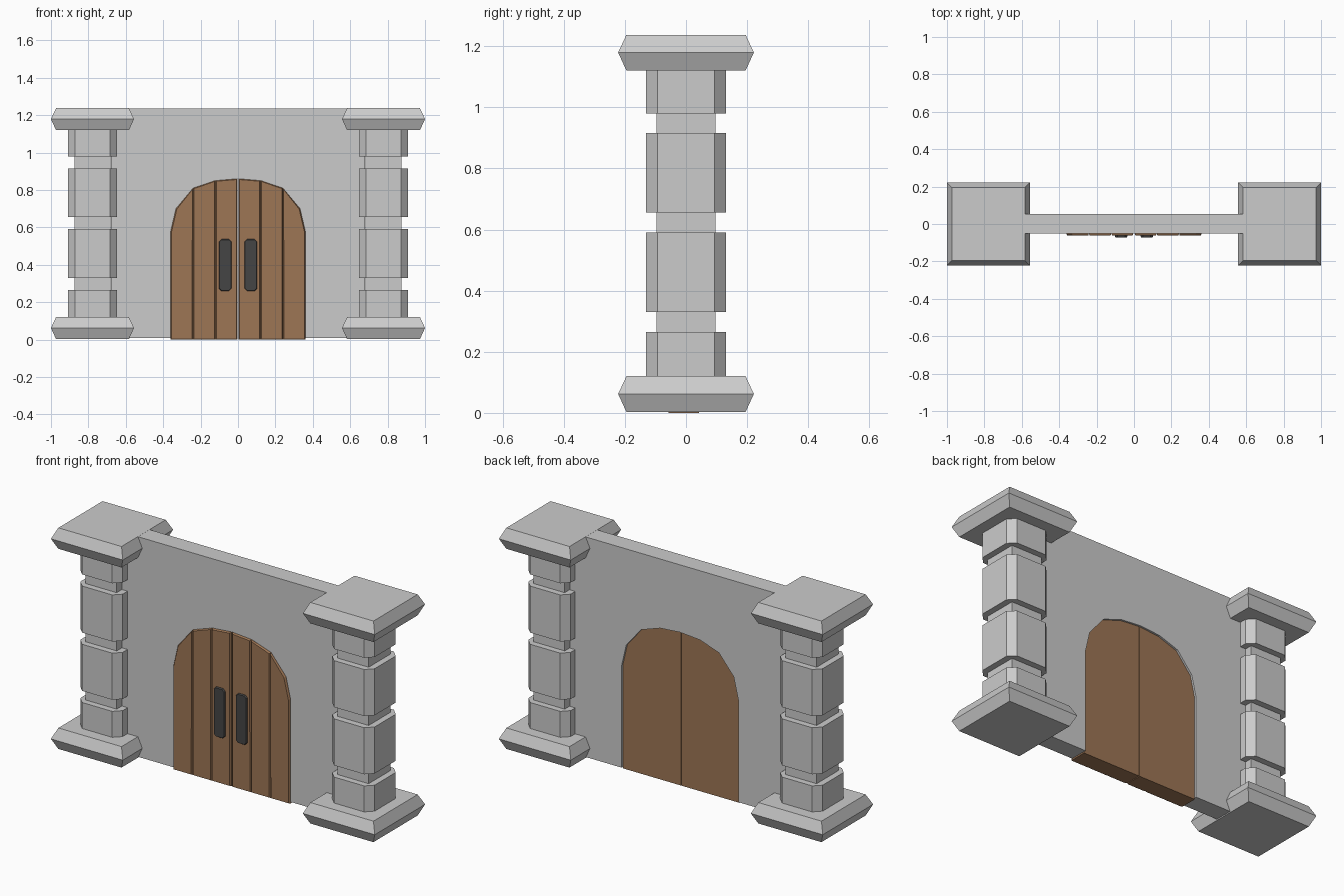
import bpy, bmesh

if "Cube" in bpy.data.objects:
    bpy.data.objects.remove(bpy.data.objects["Cube"])


def material(name, rgb):
    m = bpy.data.materials.new(name)
    m.diffuse_color = (*rgb, 1)
    m.use_nodes = True
    m.node_tree.nodes["Principled BSDF"].inputs["Base Color"].default_value = m.diffuse_color
    return m


WOOD = material("wood", (0.34, 0.18, 0.09))
IRON = material("iron", (0.06, 0.06, 0.06))


def finish(bm, name, mat=None):
    bmesh.ops.recalc_face_normals(bm, faces=bm.faces)
    me = bpy.data.meshes.new(name)
    bm.to_mesh(me)
    bm.free()
    ob = bpy.data.objects.new(name, me)
    bpy.context.collection.objects.link(ob)
    if mat:
        me.materials.append(mat)
    return ob


def prism(name, outline, y_front, y_back, mat=None, chamfer=0.0):
    """Extrude an xz outline along y, optionally chamfering the front rim."""
    bm = bmesh.new()
    front = bm.faces.new([bm.verts.new((x, y_front + chamfer, z)) for x, z in outline])
    ext = bmesh.ops.extrude_face_region(bm, geom=[front], use_keep_orig=True)
    for v in ext["geom"]:
        if isinstance(v, bmesh.types.BMVert):
            v.co.y = y_back
    bmesh.ops.recalc_face_normals(bm, faces=bm.faces)
    if chamfer:
        face = min(bm.faces, key=lambda f: f.calc_center_median().y)
        bmesh.ops.inset_individual(bm, faces=[face], thickness=chamfer * 0.7, depth=chamfer)
    return finish(bm, name, mat)


def stack(name, cx, levels):
    """Loft (half_width, corner_chamfer, z) sections into one solid."""
    bm = bmesh.new()
    rings = []
    for h, c, z in levels:
        pts = []
        for sx, sy in ((1, 1), (-1, 1), (-1, -1), (1, -1)):
            if c:
                pair = [(sx * h, sy * (h - c)), (sx * (h - c), sy * h)]
                pts += pair if sx * sy > 0 else pair[::-1]
            else:
                pts.append((sx * h, sy * h))
        rings.append([bm.verts.new((cx + x, y, z)) for x, y in pts])
    for a, b in zip(rings, rings[1:]):
        for i in range(len(a)):
            j = (i + 1) % len(a)
            bm.faces.new((a[i], a[j], b[j], b[i]))
    bm.faces.new(rings[0])
    bm.faces.new(rings[-1])
    return finish(bm, name)


# Half arch of the doorway, from the springing up to the crown
ARCH = [(0.36, 0.58), (0.332, 0.70), (0.24, 0.81), (0.123, 0.85), (0.0, 0.86)]


def arch_z(x):
    for (x1, z1), (x0, z0) in zip(ARCH, ARCH[1:]):
        if x0 <= x <= x1:
            return z0 + (z1 - z0) * (x - x0) / (x1 - x0)
    return ARCH[0][1]


def door_strip(x0, x1):
    """Vertical strip of the half door between x0 and x1, topped by the arch."""
    mid = [p for p in ARCH if x0 + 0.006 < p[0] < x1 - 0.006]
    return [(x0, 0), (x1, 0), (x1, arch_z(x1)), *mid, (x0, arch_z(x0))]


# Wall with arched opening
left_arch = [(-x, z) for x, z in ARCH]
prism("wall", [(-0.68, 0.008), (-0.36, 0.008), *left_arch, *ARCH[-2::-1],
               (0.36, 0.008), (0.68, 0.008), (0.68, 1.2365), (-0.68, 1.2365)], -0.05, 0.053)

for side, s in (("left", -1), ("right", 1)):
    # Pillar: base, neck, blocks and capital
    cx = s * 0.778
    for part, z in (("base", 0.003), ("capital", 1.12)):
        stack(f"{side}_pillar_{part}", cx,
              [(0.195, 0, z), (0.222, 0, z + 0.059), (0.195, 0, z + 0.117)])
    stack(f"{side}_pillar_neck", cx, [(0.096, 0, 0.10), (0.096, 0, 1.14)])
    for i, (z0, z1) in enumerate(((0.11, 0.265), (0.33, 0.59), (0.655, 0.915), (0.98, 1.13))):
        stack(f"{side}_pillar_block_{i + 1}", cx, [(0.131, 0.038, z0), (0.131, 0.038, z1)])

    # Door leaf with three chamfered planks
    def flip(pts):
        return [(s * x, z) for x, z in pts]

    prism(f"{side}_door_leaf", flip(door_strip(0.002, 0.36)), -0.052, 0.042, WOOD)
    for i, (x0, x1) in enumerate(((0.005, 0.12), (0.122, 0.24), (0.242, 0.36))):
        prism(f"{side}_door_plank_{i + 1}", flip(door_strip(x0, x1)), -0.062, -0.045, WOOD, 0.008)

    # Handle plate with clipped corners
    a, b, z0, z1, c = 0.035, 0.102, 0.26, 0.537, 0.013
    prism(f"{side}_door_handle",
          flip([(a + c, z0), (b - c, z0), (b, z0 + c), (b, z1 - c),
                (b - c, z1), (a + c, z1), (a, z1 - c), (a, z0 + c)]), -0.071, -0.055, IRON, 0.005)
